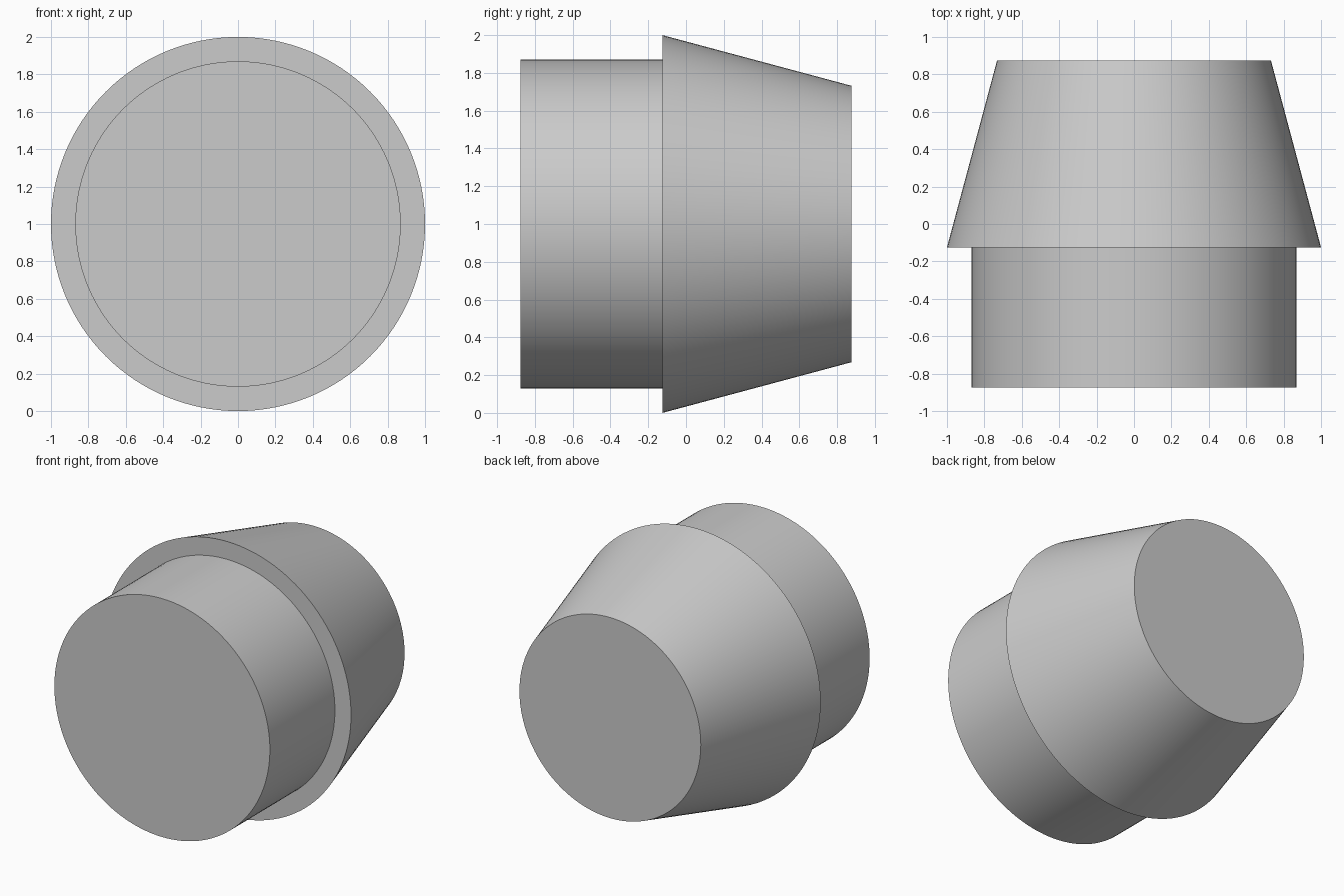
import bpy, bmesh, math

if "Cube" in bpy.data.objects:
    bpy.data.objects.remove(bpy.data.objects["Cube"])

SEGMENTS = 128

# One flat grey for the whole plug
grey = bpy.data.materials.new("light_grey")
grey.diffuse_color = (0.6, 0.6, 0.6, 1)
grey.use_nodes = True
grey.node_tree.nodes["Principled BSDF"].inputs["Base Color"].default_value = grey.diffuse_color

# (radius, y) outline: straight shank, shoulder step, tapered head
profile = [(0.87, -0.875), (0.87, -0.125), (1.0, -0.125), (0.732, 0.875)]


def lathe_y(name, outline):
    """Revolve an outline about the y axis at z = 1 and cap both ends."""
    bm = bmesh.new()
    rings = []
    for r, y in outline:
        angles = [2 * math.pi * i / SEGMENTS for i in range(SEGMENTS)]
        rings.append([bm.verts.new((r * math.cos(a), y, 1 + r * math.sin(a))) for a in angles])
    for a, b in zip(rings, rings[1:]):
        for i in range(SEGMENTS):
            j = (i + 1) % SEGMENTS
            bm.faces.new((a[i], a[j], b[j], b[i]))
    bm.faces.new(rings[0])
    bm.faces.new(rings[-1])
    bmesh.ops.recalc_face_normals(bm, faces=bm.faces)
    mesh = bpy.data.meshes.new(name)
    bm.to_mesh(mesh)
    bm.free()
    obj = bpy.data.objects.new(name, mesh)
    bpy.context.collection.objects.link(obj)
    mesh.materials.append(grey)
    bpy.context.view_layer.objects.active = obj
    obj.select_set(True)
    bpy.ops.object.shade_smooth_by_angle(angle=math.radians(30))
    return obj


# Shank and tapered head
lathe_y("tapered_plug", profile)
